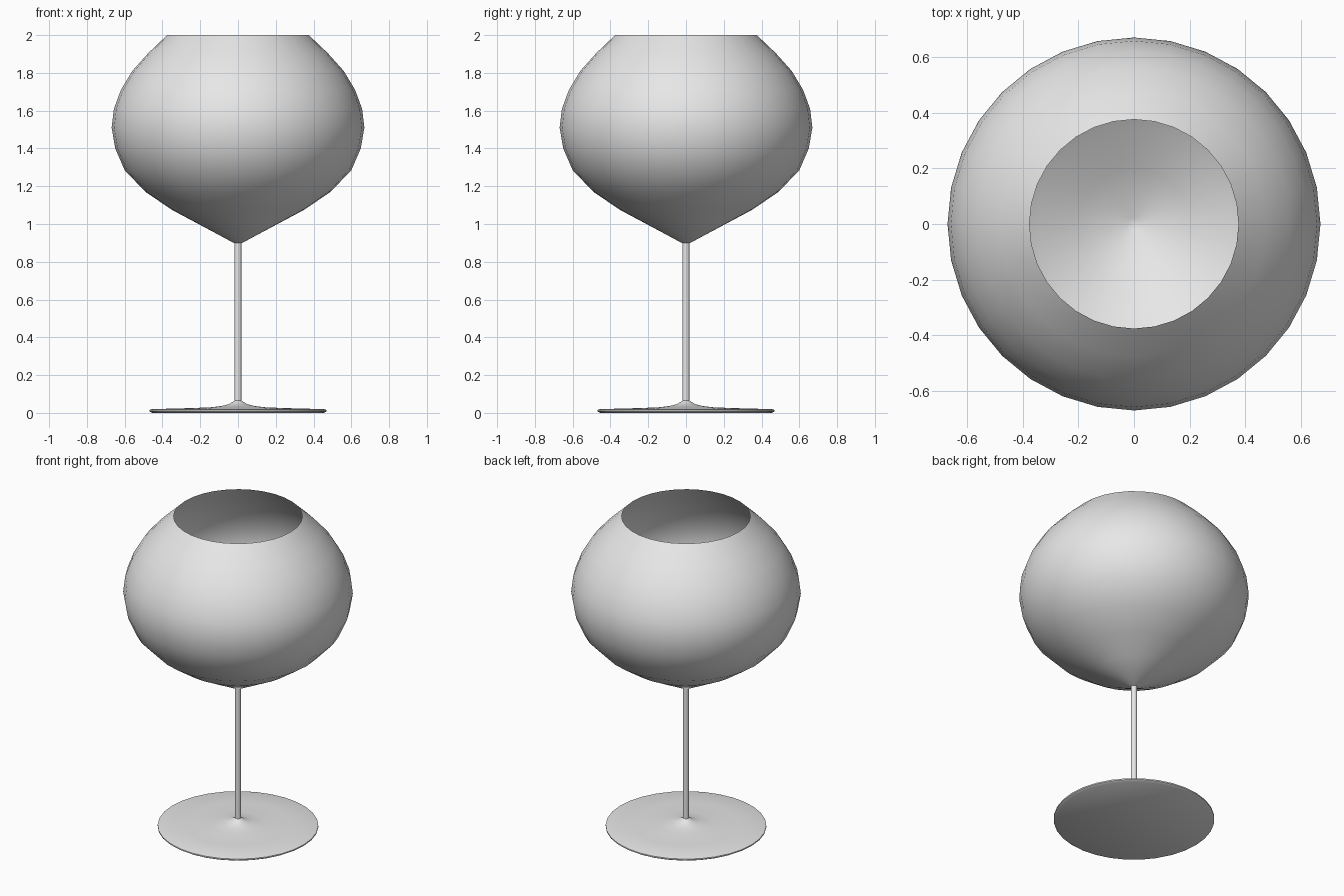
import bpy, bmesh, math

if "Cube" in bpy.data.objects:
    bpy.data.objects.remove(bpy.data.objects["Cube"])

SIDES = 32

glass = bpy.data.materials.new("pale_grey_glass")
glass.diffuse_color = (0.8, 0.8, 0.8, 1.0)
glass.use_nodes = True
glass.node_tree.nodes["Principled BSDF"].inputs["Base Color"].default_value = glass.diffuse_color


def lathe(name, profile, sharp_heights=(), cap_ends=(), angle=35):
    """Revolve an (r, z) profile around z, with optional creased rings and end caps."""
    bm = bmesh.new()
    rings = []
    for r, z in profile:
        rings.append([bm.verts.new((r * math.cos(2 * math.pi * i / SIDES),
                                    r * math.sin(2 * math.pi * i / SIDES), z))
                      for i in range(SIDES)])
    for low, high in zip(rings, rings[1:]):
        for i in range(SIDES):
            j = (i + 1) % SIDES
            bm.faces.new((low[i], low[j], high[j], high[i]))
    if "start" in cap_ends:
        bm.faces.new(rings[0][::-1])
    if "end" in cap_ends:
        bm.faces.new(rings[-1])
    mesh = bpy.data.meshes.new(name)
    bm.to_mesh(mesh)
    bm.free()
    mesh.materials.append(glass)
    obj = bpy.data.objects.new(name, mesh)
    bpy.context.collection.objects.link(obj)
    bpy.ops.object.select_all(action='DESELECT')
    obj.select_set(True)
    bpy.context.view_layer.objects.active = obj
    bpy.ops.object.shade_smooth_by_angle(angle=math.radians(angle))

    # Keep the shading break on chosen rings
    sharp = mesh.attributes.get("sharp_edge")
    if sharp is None:
        sharp = mesh.attributes.new("sharp_edge", 'BOOLEAN', 'EDGE')
    for e in mesh.edges:
        za, zb = (mesh.vertices[v].co.z for v in e.vertices)
        if any(abs(za - h) < 1e-4 and abs(zb - h) < 1e-4 for h in sharp_heights):
            sharp.data[e.index].value = True
    return obj


# Bowl: thin open shell with a small flat floor
lathe("bowl", [(0.023, 0.90), (0.20, 0.995), (0.35, 1.075), (0.49, 1.17),
               (0.60, 1.285), (0.65, 1.40), (0.669, 1.51), (0.657, 1.61),
               (0.62, 1.71), (0.56, 1.81), (0.475, 1.905), (0.375, 2.0)],
      sharp_heights=(1.285, 1.51), cap_ends=("start",))

# Stem
lathe("stem", [(0.0185, 0.06), (0.0185, 0.902)])

# Foot: flat underside, thin rim, flaring up into the stem
lathe("foot", [(0.455, 0.0), (0.468, 0.008), (0.468, 0.016), (0.455, 0.020),
               (0.30, 0.024), (0.15, 0.029), (0.09, 0.036), (0.05, 0.046),
               (0.03, 0.057), (0.0185, 0.065)],
      cap_ends=("start",))
